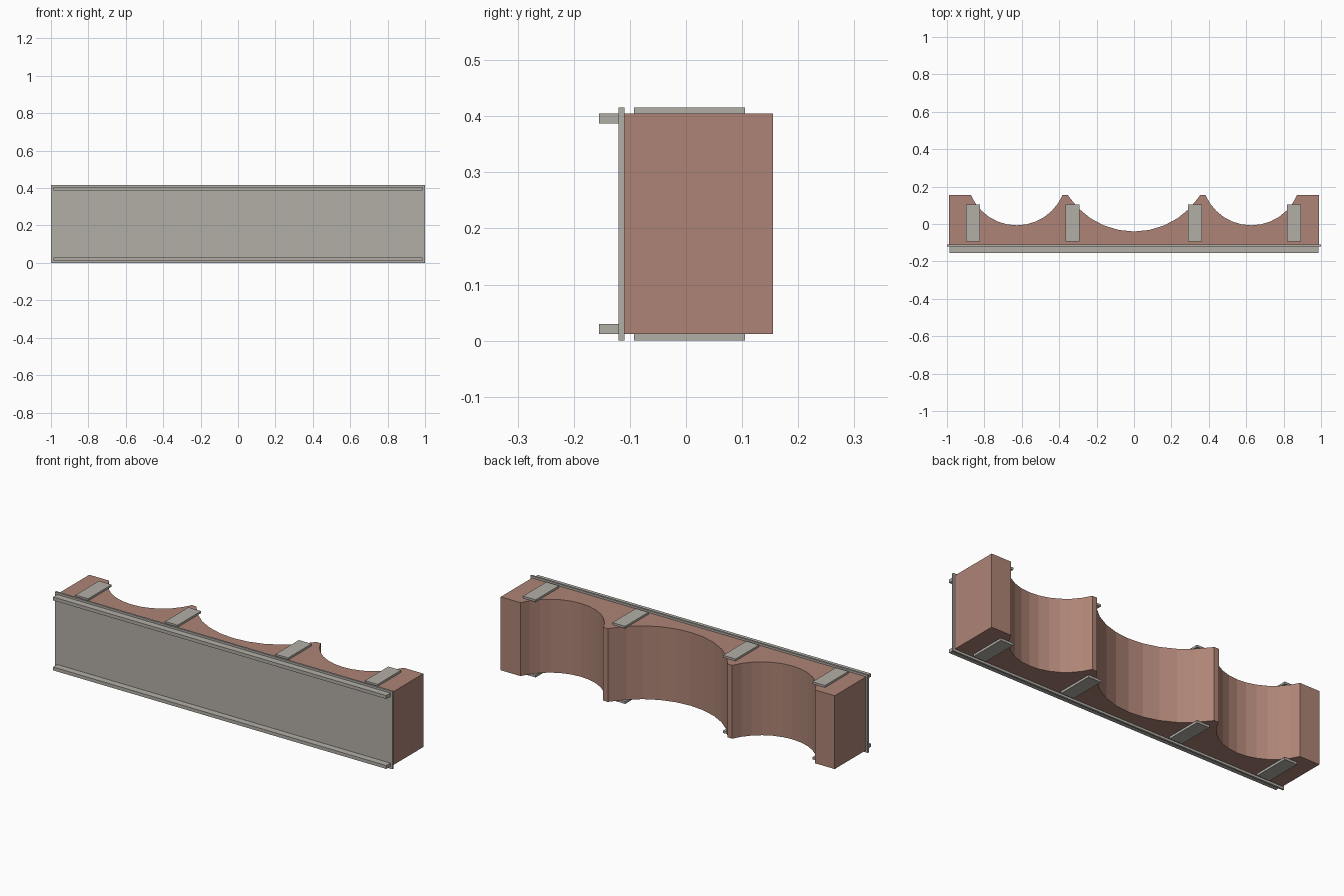
import bpy
import bmesh
from math import asin, ceil, cos, floor, pi, sin

cube = bpy.data.objects.get("Cube")
if cube:
    bpy.data.objects.remove(cube, do_unlink=True)


def material(name, colour):
    mat = bpy.data.materials.new(name)
    mat.use_nodes = True
    mat.diffuse_color = (*colour, 1)
    mat.node_tree.nodes["Principled BSDF"].inputs["Base Color"].default_value = (*colour, 1)
    return mat


clay = material("reddish clay", (0.42, 0.23, 0.18))
stone = material("pale grey stone", (0.45, 0.43, 0.39))


def prism(name, outline, z0, z1, mat):
    """Extrude a flat outline upwards into a solid."""
    bm = bmesh.new()
    base = bm.faces.new([bm.verts.new((x, y, z0)) for x, y in outline])
    top = bmesh.ops.extrude_face_region(bm, geom=[base])["geom"]
    verts = [v for v in top if isinstance(v, bmesh.types.BMVert)]
    bmesh.ops.translate(bm, verts=verts, vec=(0, 0, z1 - z0))
    bmesh.ops.recalc_face_normals(bm, faces=bm.faces)
    mesh = bpy.data.meshes.new(name)
    bm.to_mesh(mesh)
    bm.free()
    mesh.materials.append(mat)
    obj = bpy.data.objects.new(name, mesh)
    bpy.context.collection.objects.link(obj)
    return obj


def box(name, x0, x1, y0, y1, z0, z1, mat):
    return prism(name, [(x0, y0), (x1, y0), (x1, y1), (x0, y1)], z0, z1, mat)


FRONT, BACK = -0.11, 0.155
LOW, HIGH, TOP = 0.012, 0.405, 0.416


def scallop(x, half, bottom):
    """Faceted circular bite through the back edge, left to right."""
    depth = BACK - bottom
    radius = (half ** 2 + depth ** 2) / (2 * depth)
    limit = asin(half / radius)
    step = pi / 16
    count = floor(limit / step - 0.05)
    angles = [-limit] + [i * step for i in range(-count, count + 1)] + [limit]
    return [(x + radius * sin(a), bottom + radius * (1 - cos(a))) for a in angles]


# Body with three scallops along the back
outline = [(0.99, FRONT), (-0.99, FRONT), (-0.99, BACK)]
for x, half, bottom in ((-0.627, 0.245, -0.007), (0, 0.354, -0.04), (0.627, 0.245, -0.007)):
    outline += scallop(x, half, bottom)
outline.append((0.99, BACK))
prism("scalloped_body", outline, LOW, HIGH, clay)

# Front panel with its two projecting rails
box("front_panel", -1, 1, -0.12, FRONT, 0, TOP, stone)
for name, z in (("lower_rail", LOW), ("upper_rail", HIGH - 0.018)):
    box(name, -0.987, 0.987, -0.155, -0.12, z, z + 0.018, stone)

# Flat cleats above and below the body
for i, x in enumerate((-0.86, -0.33, 0.325, 0.855), 1):
    for side, z0, z1 in (("lower", 0, LOW), ("upper", HIGH, TOP)):
        box(f"{side}_cleat_{i}", x - 0.0375, x + 0.0375, -0.093, 0.105, z0, z1, stone)
